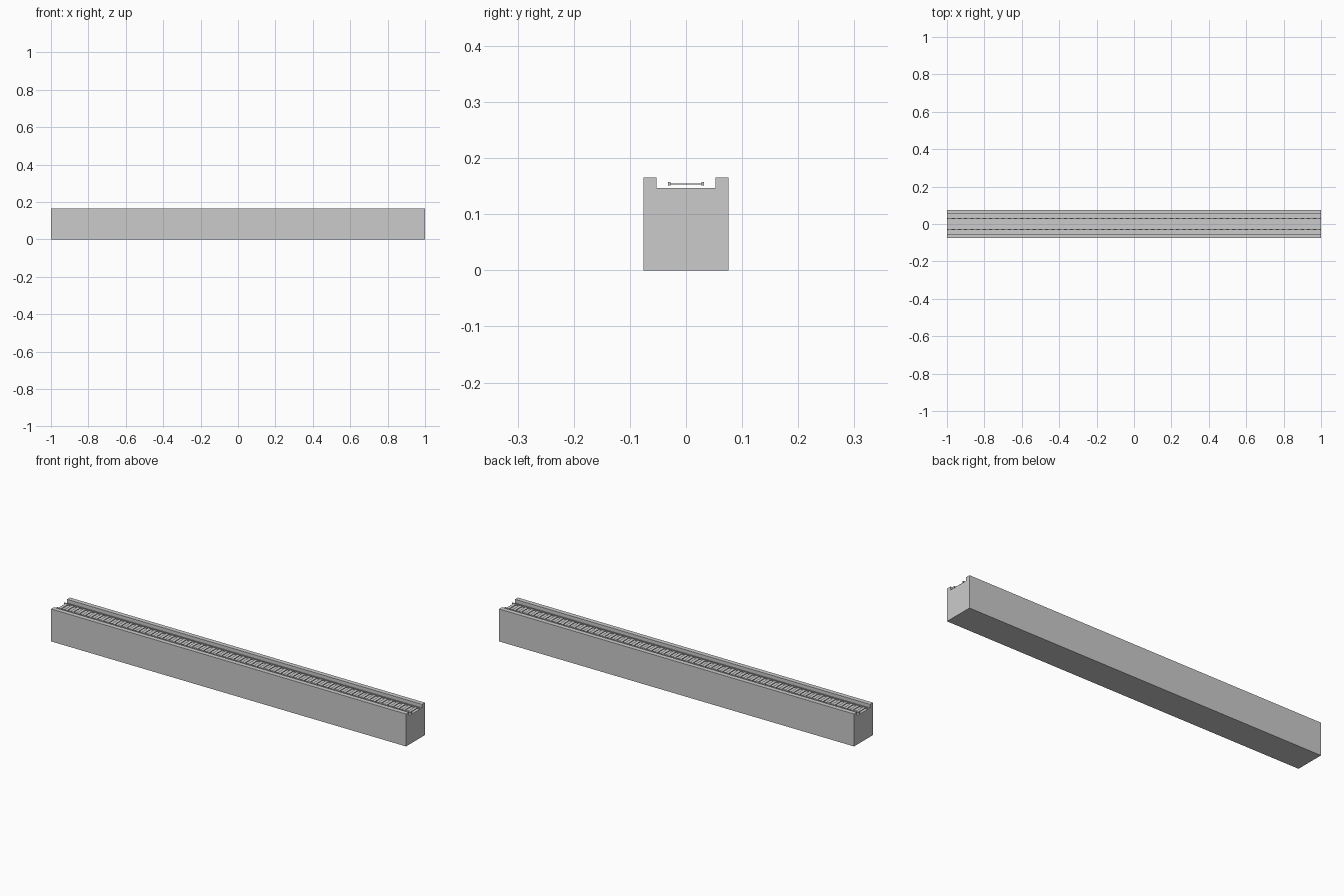
import bpy, bmesh

if "Cube" in bpy.data.objects:
    bpy.data.objects.remove(bpy.data.objects["Cube"])

def add_box(bm, x0, x1, y0, y1, z0, z1):
    vs = bmesh.ops.create_cube(bm, size=1)["verts"]
    for v in vs:
        v.co.x = x1 if v.co.x > 0 else x0
        v.co.y = y1 if v.co.y > 0 else y0
        v.co.z = z1 if v.co.z > 0 else z0

def finish(bm, name):
    bmesh.ops.recalc_face_normals(bm, faces=bm.faces)
    me = bpy.data.meshes.new(name)
    bm.to_mesh(me)
    bm.free()
    bpy.context.collection.objects.link(bpy.data.objects.new(name, me))

# Channelled beam: U-shaped profile swept along x
W, N, FLOOR, TOP = 0.076, 0.0525, 0.147, 0.165
profile = [(-W, 0), (W, 0), (W, TOP), (N, TOP), (N, FLOOR),
           (-N, FLOOR), (-N, TOP), (-W, TOP)]
bm = bmesh.new()
face = bm.faces.new([bm.verts.new((-1, y, z)) for y, z in profile])
ext = bmesh.ops.extrude_face_region(bm, geom=[face], use_keep_orig=True)
for g in ext["geom"]:
    if isinstance(g, bmesh.types.BMVert):
        g.co.x = 1
finish(bm, "channel_beam")

# Two thin rails
for name, s in (("rail_front", -1), ("rail_back", 1)):
    bm = bmesh.new()
    y0, y1 = sorted((s * 0.028, s * 0.032))
    add_box(bm, -1, 1, y0, y1, 0.151, 0.157)
    finish(bm, name)

# Cross rungs between the rails
COUNT = 60
pitch = 2 / COUNT
bm = bmesh.new()
for i in range(COUNT):
    x = -1 + pitch * (i + 0.5)
    add_box(bm, x - pitch / 4, x + pitch / 4, -0.028, 0.028, 0.1525, 0.155)
finish(bm, "rungs")
